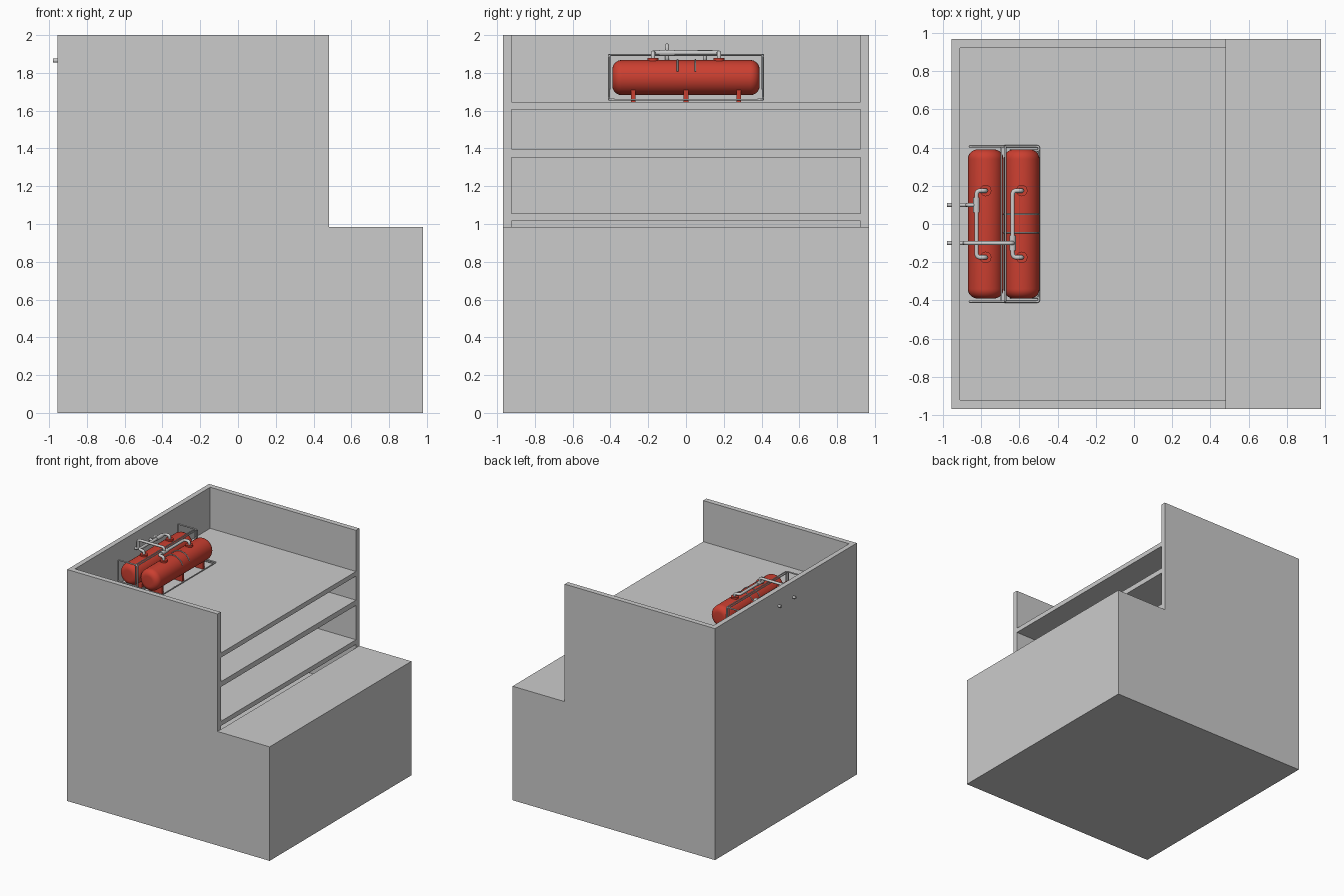
import bpy, bmesh
from math import sin, cos, pi, radians
from mathutils import Vector, Matrix

if "Cube" in bpy.data.objects:
    bpy.data.objects.remove(bpy.data.objects["Cube"])

red = bpy.data.materials.new("red_paint")
red.diffuse_color = (0.6, 0.05, 0.03, 1)
red.use_nodes = True
red.node_tree.nodes["Principled BSDF"].inputs["Base Color"].default_value = red.diffuse_color


def finish(name, bm, mat=None, smooth=False):
    bmesh.ops.recalc_face_normals(bm, faces=bm.faces)
    me = bpy.data.meshes.new(name)
    bm.to_mesh(me)
    bm.free()
    ob = bpy.data.objects.new(name, me)
    bpy.context.collection.objects.link(ob)
    if mat:
        me.materials.append(mat)
    if smooth:
        bpy.ops.object.select_all(action='DESELECT')
        ob.select_set(True)
        bpy.context.view_layer.objects.active = ob
        bpy.ops.object.shade_smooth_by_angle(angle=radians(35))
    return ob


def extrude_y(name, prof, y0, y1, caps=True):
    """Extrude an xz profile along y."""
    bm = bmesh.new()
    a = [bm.verts.new((x, y0, z)) for x, z in prof]
    b = [bm.verts.new((x, y1, z)) for x, z in prof]
    n = len(prof)
    for i in range(n):
        j = (i + 1) % n
        bm.faces.new((a[i], a[j], b[j], b[i]))
    if caps:
        bm.faces.new(a)
        bm.faces.new(b)
    return finish(name, bm)


def box(name, x, y, z, mat=None):
    bm = bmesh.new()
    c = [sum(v) / 2 for v in (x, y, z)]
    s = [v[1] - v[0] for v in (x, y, z)]
    bmesh.ops.create_cube(bm, size=1, matrix=Matrix.Translation(c) @ Matrix.Diagonal((*s, 1)))
    return finish(name, bm, mat)


def cylinder(name, centre, r, h, mat=None):
    bm = bmesh.new()
    bmesh.ops.create_cone(bm, cap_ends=True, segments=20, radius1=r, radius2=r,
                          depth=h, matrix=Matrix.Translation(centre))
    return finish(name, bm, mat, True)


def tube(name, pts, r, bend=0.025, cyclic=False):
    """Round pipe through points, with rounded bends."""
    pts = [Vector(p) for p in pts]
    n, path = len(pts), []
    for i, p in enumerate(pts):
        if not cyclic and i in (0, n - 1):
            path.append(p)
            continue
        d0, d1 = pts[i - 1] - p, pts[(i + 1) % n] - p
        a = p + d0.normalized() * min(bend, d0.length * 0.45)
        b = p + d1.normalized() * min(bend, d1.length * 0.45)
        for k in range(6):
            t = k / 5
            path.append(a * (1 - t) ** 2 + p * 2 * t * (1 - t) + b * t * t)
    cu = bpy.data.curves.new(name, 'CURVE')
    cu.dimensions = '3D'
    cu.bevel_depth, cu.bevel_resolution, cu.use_fill_caps = r, 3, True
    sp = cu.splines.new('POLY')
    sp.points.add(len(path) - 1)
    for q, v in zip(sp.points, path):
        q.co = (*v, 1)
    sp.use_cyclic_u = cyclic
    ob = bpy.data.objects.new(name, cu)
    bpy.context.collection.objects.link(ob)
    bpy.ops.object.select_all(action='DESELECT')
    ob.select_set(True)
    bpy.context.view_layer.objects.active = ob
    bpy.ops.object.convert(target='MESH')
    bpy.ops.object.shade_smooth_by_angle(angle=radians(40))


# Hull: comb-shaped section with open decks, closed by two L-shaped side walls
XB, XI, XS, XF = -0.955, -0.912, 0.482, 0.98
comb = [(XB, 0), (XF, 0), (XF, 0.985), (XS, 0.985), (XS, 0.945), (0.937, 0.945),
        (0.937, 0.65), (XI, 0.65)]
for low, high in ((1.015, 1.055), (1.352, 1.397), (1.605, 1.645)):
    comb += [(XI, low), (XS, low), (XS, high), (XI, high)]
comb += [(XI, 2), (XB, 2)]
extrude_y("hull_decks", comb, -0.923, 0.923, caps=False)
side = [(XB, 0), (XF, 0), (XF, 0.985), (XS, 0.985), (XS, 2), (XB, 2)]
extrude_y("front_side_wall", side, -0.968, -0.923)
extrude_y("back_side_wall", side, 0.923, 0.968)

# Two red tanks with legs and flanges
R, ZC, X1, X2 = 0.093, 1.775, -0.777, -0.588
dome = [(R - 0.05 + 0.05 * cos(k * pi / 16), 0.34 + 0.05 * sin(k * pi / 16)) for k in range(9)]
lathe = [(r, -y) for r, y in reversed(dome)] + dome
for tag, xc in (("rear", X1), ("front", X2)):
    bm = bmesh.new()
    rings = [[bm.verts.new((xc + r * cos(2 * pi * i / 32), y, ZC + r * sin(2 * pi * i / 32)))
              for i in range(32)] for r, y in lathe]
    for a, b in zip(rings, rings[1:]):
        for i in range(32):
            j = (i + 1) % 32
            bm.faces.new((a[i], a[j], b[j], b[i]))
    bm.faces.new(rings[0])
    bm.faces.new(rings[-1])
    finish(tag + "_tank", bm, red, True)
    for y in (-0.28, 0, 0.28):
        box(tag + "_tank_leg", (xc - 0.065, xc + 0.065), (y - 0.012, y + 0.012), (1.644, 1.73), red)
    # Manifold pipe joining both flanges
    xp = xc - 0.048
    for y in (-0.175, 0.175):
        cylinder(tag + "_flange", (xc, y, 1.872), 0.03, 0.016, red)
    tube(tag + "_manifold", [(xc, -0.175, 1.86), (xc, -0.175, 1.906), (xp, -0.175, 1.906),
                             (xp, 0.175, 1.906), (xc, 0.175, 1.906), (xc, 0.175, 1.86)], 0.012)

# Outlet pipes passing through the rear wall
xa, xb = X1 - 0.048, X2 - 0.048
tube("rear_tee", [(xa, 0.06, 1.906), (xa, 0.14, 1.906)], 0.017)
tube("rear_outlet", [(xa, 0.1, 1.906), (-0.872, 0.1, 1.906), (-0.872, 0.1, 1.865),
                     (-0.98, 0.1, 1.865)], 0.011, 0.02)
tube("front_tee", [(xb, -0.14, 1.906), (xb, -0.06, 1.906)], 0.017)
tube("front_outlet", [(xb, -0.1, 1.906), (xb, -0.1, 1.945), (-0.885, -0.1, 1.945),
                      (-0.885, -0.1, 1.865), (-0.98, -0.1, 1.865)], 0.011, 0.02)

# Straps over the front tank
for y in (-0.045, 0.05):
    arc = [(X2 + 0.096 * cos(radians(a)), y, ZC + 0.096 * sin(radians(a))) for a in range(20, 171, 15)]
    tube("tank_strap", arc, 0.004, 0.002)

# Tubular frame: centre loops, upright end loops and low floor loop
for x in (-0.695, -0.674):
    tube("centre_frame", [(x, -0.407, 1.658), (x, 0.407, 1.658), (x, 0.407, 1.895),
                          (x, -0.407, 1.895)], 0.005, 0.012, True)
for y in (-0.407, 0.407):
    tube("end_frame", [(-0.86, y, 1.712), (-0.68, y, 1.712), (-0.68, y, 1.895),
                       (-0.86, y, 1.895)], 0.006, 0.012, True)
    s = 1 if y > 0 else -1
    tube("floor_loop", [(-0.68, y, 1.66), (-0.498, y, 1.66), (-0.498, y - s * 0.024, 1.66),
                        (-0.65, y - s * 0.024, 1.66)], 0.006, 0.012)
tube("floor_rail", [(-0.498, -0.395, 1.658), (-0.498, 0.395, 1.658)], 0.005)
